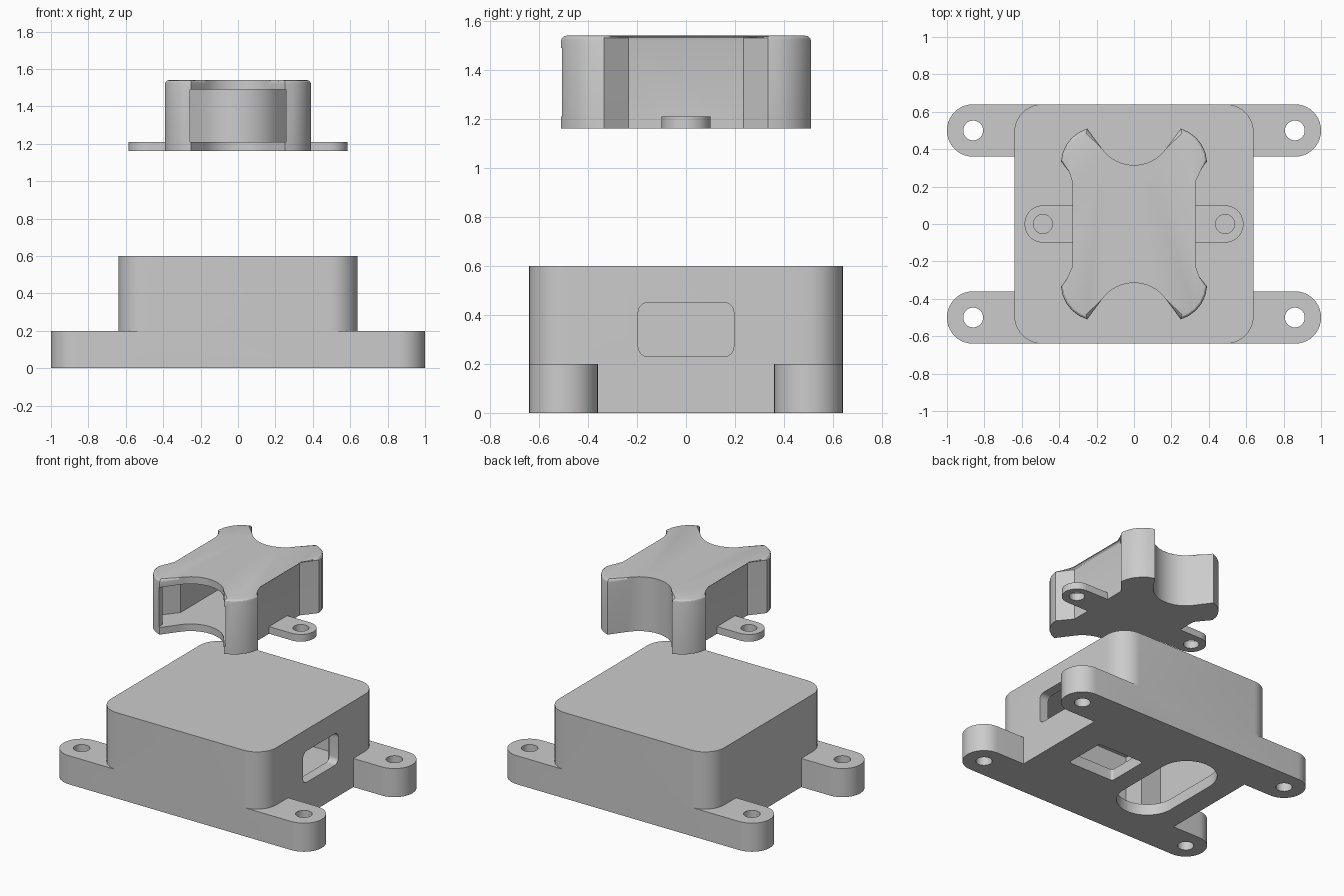
import bpy, bmesh
from math import sin, cos, radians
from mathutils import Vector

if "Cube" in bpy.data.objects:
    bpy.data.objects.remove(bpy.data.objects["Cube"])


def arc(cx, cy, r, a0, a1, n=10):
    return [(cx + r * cos(radians(a0 + (a1 - a0) * i / n)),
             cy + r * sin(radians(a0 + (a1 - a0) * i / n))) for i in range(n + 1)]


def rounded_rect(cx, cy, hx, hy, r, n=10):
    r = min(r, hx - 1e-3, hy - 1e-3)
    pts = []
    for k, (sx, sy) in enumerate([(1, 1), (-1, 1), (-1, -1), (1, -1)]):
        pts += arc(cx + sx * (hx - r), cy + sy * (hy - r), r, 90 * k, 90 * k + 90, n)
    return pts


def circle(cx, cy, r, n=32):
    return arc(cx, cy, r, 0, 360, n)[:-1]


def prism(name, pts, lo, hi, along_x=False, top_bevel=0):
    """Extrude a closed counter-clockwise profile along z (or along x)."""
    bm = bmesh.new()
    place = (lambda u, v, w: (w, u, v)) if along_x else (lambda u, v, w: (u, v, w))
    a = [bm.verts.new(place(u, v, lo)) for u, v in pts]
    b = [bm.verts.new(place(u, v, hi)) for u, v in pts]
    n = len(pts)
    bm.faces.new(a[::-1])
    top = bm.faces.new(b)
    for i in range(n):
        j = (i + 1) % n
        bm.faces.new((a[i], a[j], b[j], b[i]))
    if top_bevel:
        bmesh.ops.bevel(bm, geom=list(top.edges), offset=top_bevel, segments=3,
                        profile=0.5, affect='EDGES')
    bmesh.ops.recalc_face_normals(bm, faces=bm.faces)
    me = bpy.data.meshes.new(name)
    bm.to_mesh(me)
    bm.free()
    ob = bpy.data.objects.new(name, me)
    bpy.context.collection.objects.link(ob)
    return ob


def combine(target, other, op):
    """Apply a boolean and remove the helper."""
    bpy.context.view_layer.objects.active = target
    m = target.modifiers.new(op, 'BOOLEAN')
    m.object, m.operation, m.solver = other, op, 'EXACT'
    bpy.ops.object.modifier_apply(modifier=m.name)
    bpy.data.objects.remove(other)


def smooth(ob):
    bpy.ops.object.select_all(action='DESELECT')
    ob.select_set(True)
    bpy.context.view_layer.objects.active = ob
    bpy.ops.object.shade_smooth_by_angle(angle=radians(25))


def inset(pts, d):
    """Mitred inward offset of a counter-clockwise outline."""
    out = []
    for i, p in enumerate(pts):
        p, a, b = Vector(p), Vector(pts[i - 1]), Vector(pts[(i + 1) % len(pts)])
        e1, e2 = (p - a).normalized(), (b - p).normalized()
        n1, n2 = Vector((-e1.y, e1.x)), Vector((-e2.y, e2.x))
        out.append(tuple(p + (n1 + n2) * d / (1 + n1.dot(n2))))
    return out


# Housing: rounded box with two mounting bars
WALL, FLOOR = 0.07, 0.08
housing = prism("housing", rounded_rect(0, 0, 0.64, 0.64, 0.15), 0, 0.6)
for s in (-1, 1):
    combine(housing, prism("bar", rounded_rect(0, 0.5 * s, 1, 0.14, 0.14), 0, 0.2), 'UNION')

# Hollow inside, leaving a square post in each corner
h, p = 0.64 - WALL, 0.41
corner = [(h, p), (p, p), (p, h)]
hollow = corner + [(-x, y) for x, y in corner[::-1]]
hollow += [(-x, -y) for x, y in hollow]
combine(housing, prism("cavity", hollow, FLOOR, 0.6 - WALL), 'DIFFERENCE')

# Bottom openings, side window
combine(housing, prism("slot", rounded_rect(-0.28, 0, 0.2, 0.4, 0.2), -0.1, 0.2), 'DIFFERENCE')
combine(housing, prism("port", rounded_rect(0.24, 0, 0.185, 0.155, 0.02), -0.1, 0.2), 'DIFFERENCE')
combine(housing, prism("window", rounded_rect(0, 0.34, 0.195, 0.11, 0.04), 0.4, 0.8, True), 'DIFFERENCE')

# Mounting holes
for x in (-0.86, 0.86):
    for y in (-0.5, 0.5):
        combine(housing, prism("hole", circle(x, y, 0.053), -0.1, 0.3), 'DIFFERENCE')
smooth(housing)

# Holder outline: four lobes with concave ends, mirrored from one quarter
lobe = [(0.31, 0.235)] + arc(0.194, 0.321, 0.197, 4, 73.5, 5)
scoop = arc(0, 0.525, 0.21, -36, -90, 8)
quarter = lobe + scoop
half = quarter + [(-x, y) for x, y in quarter[-2::-1]]
outline = half + [(-x, -y) for x, y in half]
Z0, Z1, T = 1.16, 1.54, 0.05
holder = prism("holder", outline, Z0, Z1, top_bevel=0.02)

# Screw ears
combine(holder, prism("ears", rounded_rect(0, 0, 0.585, 0.1, 0.1), Z0, Z0 + T), 'UNION')

# Pocket inside, open through the whole front scoop
pocket = []
for x, y in inset(outline, 0.04):
    if y > 0 or abs(x) > 0.245:
        pocket.append((x, y))
    elif (-0.245, -0.6) not in pocket:
        pocket += [(-0.245, -0.6), (0.245, -0.6)]
combine(holder, prism("pocket", pocket, Z0 + T, Z1 - T), 'DIFFERENCE')
for x in (-0.487, 0.487):
    combine(holder, prism("hole", circle(x, 0, 0.051), 1.1, 1.3), 'DIFFERENCE')
smooth(holder)
